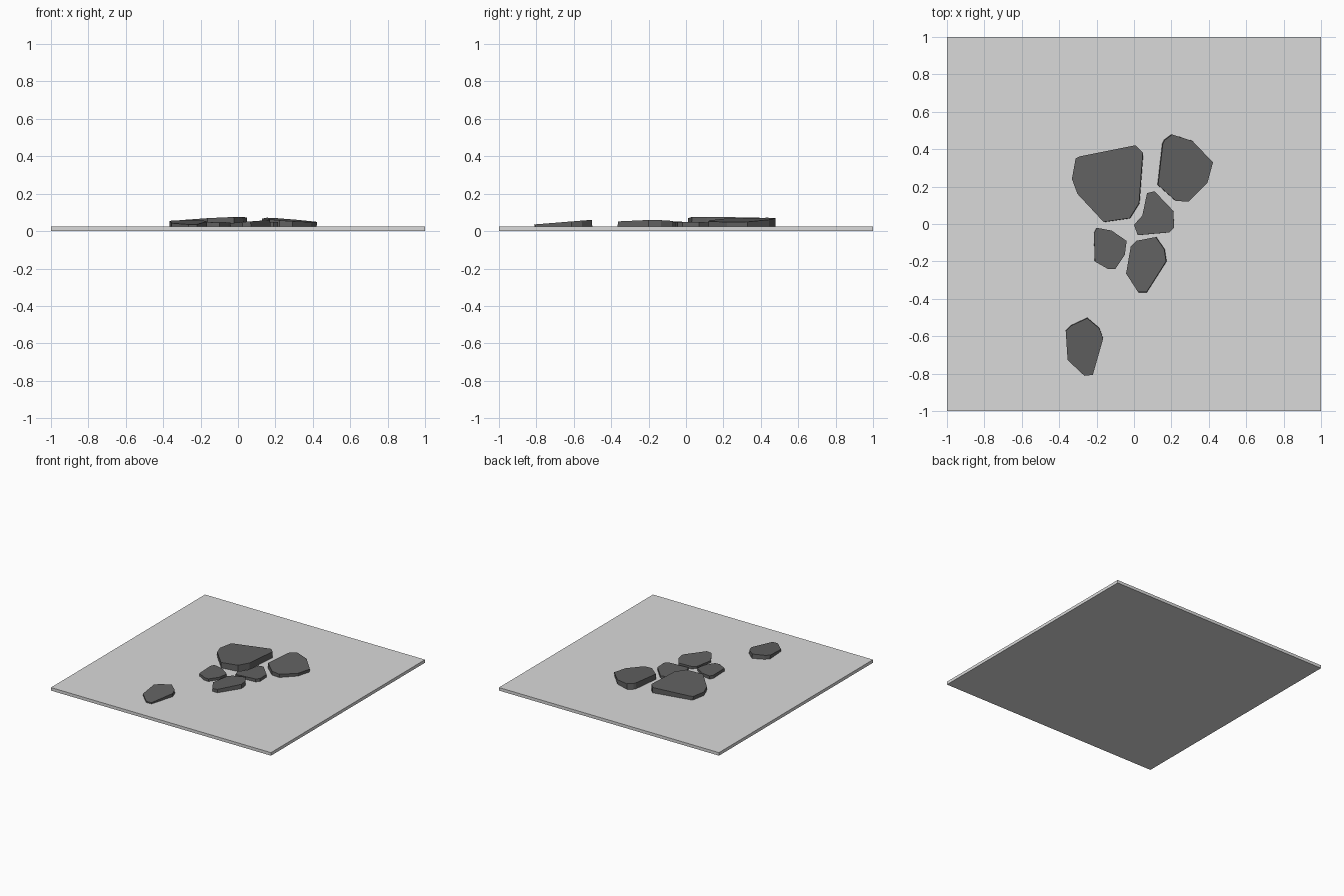
import bpy
import bmesh

if "Cube" in bpy.data.objects:
    bpy.data.objects.remove(bpy.data.objects["Cube"], do_unlink=True)

SLAB = 0.025


def material(name, value):
    mat = bpy.data.materials.new(name)
    colour = (value, value, value, 1)
    mat.diffuse_color = colour
    mat.use_nodes = True
    shader = next(n for n in mat.node_tree.nodes if n.type == "BSDF_PRINCIPLED")
    shader.inputs["Base Color"].default_value = colour
    shader.inputs["Roughness"].default_value = 0.9
    return mat


light_grey = material("light grey", 0.7)
dark_grey = material("dark grey", 0.12)


def prism(name, bottom, top, mat):
    """Flat-sided block between two matching rings."""
    bm = bmesh.new()
    low = [bm.verts.new(p) for p in bottom]
    high = [bm.verts.new(p) for p in top]
    bm.faces.new(low)
    bm.faces.new(high)
    n = len(low)
    for i in range(n):
        j = (i + 1) % n
        bm.faces.new((low[i], low[j], high[j], high[i]))
    bmesh.ops.recalc_face_normals(bm, faces=bm.faces)
    mesh = bpy.data.meshes.new(name)
    bm.to_mesh(mesh)
    bm.free()
    mesh.materials.append(mat)
    bpy.context.collection.objects.link(bpy.data.objects.new(name, mesh))


def stone(name, outline, height, slope_x, slope_y):
    """Stone slab tipped as a whole, sunk a little into the ground."""
    cx = (min(p[0] for p in outline) + max(p[0] for p in outline)) / 2
    cy = (min(p[1] for p in outline) + max(p[1] for p in outline)) / 2
    base = SLAB * 0.6
    bottom, top = [], []
    for x, y in outline:
        z = height + slope_x * (x - cx) + slope_y * (y - cy)
        rise = z - base
        bottom.append((x, y, base))
        top.append((x - slope_x * rise, y - slope_y * rise, z))
    prism(name, bottom, top, dark_grey)


# Ground slab
square = [(-1, -1), (1, -1), (1, 1), (-1, 1)]
prism("ground_slab", [(x, y, 0) for x, y in square],
      [(x, y, SLAB) for x, y in square], light_grey)

# Stones: outline, middle height of the top, and its tilt
stone("large_stone",
      [(-.31, .35), (-.29, .36), (.01, .42), (.05, .38), (.03, .11),
       (-.02, .03), (-.16, .01), (-.30, .16), (-.33, .24)], .066, .05, -.02)
stone("back_stone",
      [(.16, .45), (.20, .48), (.31, .445), (.42, .33), (.39, .22),
       (.29, .12), (.22, .125), (.125, .21), (.15, .43)], .059, -.07, .03)
stone("middle_stone",
      [(.07, .165), (.11, .175), (.21, .07), (.215, -.02), (.19, -.045),
       (.02, -.06), (0, -.005), (.045, .045)], .047, .01, -.01)
stone("left_stone",
      [(-.215, -.05), (-.20, -.02), (-.12, -.035), (-.04, -.09), (-.05, -.165),
       (-.10, -.24), (-.14, -.24), (-.21, -.20)], .048, -.02, .01)
stone("front_stone",
      [(.015, -.09), (.12, -.07), (.165, -.135), (.175, -.20), (.07, -.365),
       (.025, -.365), (-.04, -.265), (-.015, -.12)], .051, .08, -.005)
stone("far_stone",
      [(-.335, -.54), (-.25, -.50), (-.185, -.555), (-.165, -.61), (-.22, -.805),
       (-.265, -.81), (-.355, -.725), (-.365, -.57)], .048, 0, .08)
